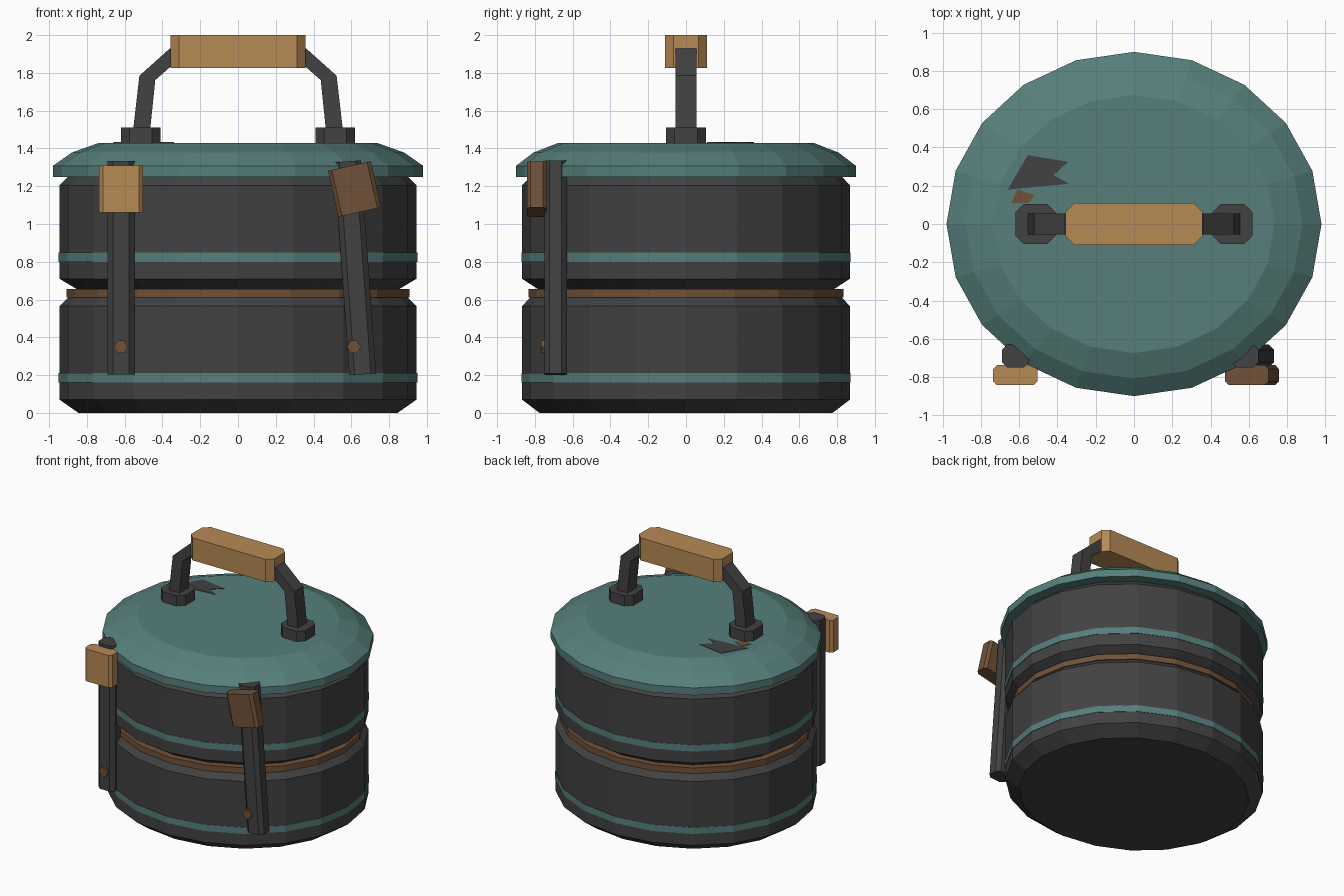
import bpy, bmesh
from math import cos, sin, pi, radians
from mathutils import Matrix, Vector

cube = bpy.data.objects.get("Cube")
if cube:
    bpy.data.objects.remove(cube, do_unlink=True)

SIDES = 20      # facets around the container
OVAL = 0.918    # depth relative to width


def material(name, rgb):
    mat = bpy.data.materials.new(name)
    mat.use_nodes = True
    color = (*rgb, 1)
    mat.diffuse_color = color
    shader = mat.node_tree.nodes["Principled BSDF"]
    shader.inputs["Base Color"].default_value = color
    shader.inputs["Roughness"].default_value = 0.8
    return mat


CHARCOAL = material("charcoal", (0.054, 0.054, 0.054))
TEAL = material("teal", (0.093, 0.212, 0.198))
TAN = material("tan wood", (0.47, 0.255, 0.09))
BROWN = material("dark brown", (0.16, 0.083, 0.04))


def finish(name, bm, mat):
    bmesh.ops.recalc_face_normals(bm, faces=bm.faces)
    mesh = bpy.data.meshes.new(name)
    bm.to_mesh(mesh)
    bm.free()
    mesh.materials.append(mat)
    obj = bpy.data.objects.new(name, mesh)
    bpy.context.collection.objects.link(obj)
    return obj


def lathe(name, profile, mat):
    """Oval turned solid from (radius, height) pairs."""
    bm = bmesh.new()
    angles = [2 * pi * i / SIDES for i in range(SIDES)]
    rings = [[bm.verts.new((r * cos(a), r * OVAL * sin(a), z)) for a in angles]
             for r, z in profile]
    for low, high in zip(rings, rings[1:]):
        for i in range(SIDES):
            j = (i + 1) % SIDES
            bm.faces.new((low[i], low[j], high[j], high[i]))
    bm.faces.new(rings[0])
    bm.faces.new(rings[-1])
    return finish(name, bm, mat)


def prism(name, points, offset, mat):
    """Extrude a polygon of 3D points along an offset."""
    bm = bmesh.new()
    face = bm.faces.new([bm.verts.new(p) for p in points])
    new = bmesh.ops.extrude_face_region(bm, geom=[face])["geom"]
    verts = [v for v in new if isinstance(v, bmesh.types.BMVert)]
    bmesh.ops.translate(bm, verts=verts, vec=Vector(offset))
    return finish(name, bm, mat)


def chamfered_box(name, center, size, chamfer, mat, tilt=0):
    """Box with its four upright corners cut, tilted about the y axis."""
    hx, hy, hz = (s / 2 for s in size)
    c = chamfer
    outline = [(hx, hy - c), (hx - c, hy), (c - hx, hy), (-hx, hy - c),
               (-hx, c - hy), (c - hx, -hy), (hx - c, -hy), (hx, c - hy)]
    obj = prism(name, [(x, y, -hz) for x, y in outline], (0, 0, 2 * hz), mat)
    obj.data.transform(Matrix.Translation(center)
                       @ Matrix.Rotation(radians(tilt), 4, "Y"))
    return obj


# Two stacked tiers with bevelled rims
lathe("lower_tier", [(0.845, 0), (0.945, 0.07), (0.945, 0.565), (0.9, 0.61)], CHARCOAL)
lathe("upper_tier", [(0.845, 0.65), (0.945, 0.71), (0.945, 1.205), (0.9, 1.25)], CHARCOAL)
lathe("seal_ring", [(0.908, 0.61), (0.908, 0.655)], BROWN)
for name, z in (("lower_band", 0.16), ("upper_band", 0.8)):
    lathe(name, [(0.949, z), (0.949, z + 0.05)], TEAL)

# Domed lid
lathe("lid", [(0.98, 1.25), (0.98, 1.308), (0.88, 1.378), (0.735, 1.43)], TEAL)

# Flat inlays on the lid
arrow = [(-0.66, 0.18), (-0.555, 0.36), (-0.345, 0.325), (-0.42, 0.255), (-0.34, 0.21)]
chip = [(-0.64, 0.11), (-0.61, 0.18), (-0.52, 0.15), (-0.55, 0.11)]
for name, shape, mat in (("lid_arrow_inlay", arrow, CHARCOAL),
                         ("lid_chip_inlay", chip, BROWN)):
    prism(name, [(x, y, 1.427) for x, y in shape], (0, 0, 0.006), mat)

# Carrying handle: feet, bent arms and wooden grip
arm = [(0.555, 1.5), (0.522, 1.785), (0.36, 1.93), (0.3, 1.93),
       (0.3, 1.83), (0.36, 1.83), (0.438, 1.762), (0.465, 1.5)]
for side, s in (("left", 1), ("right", -1)):
    chamfered_box(side + "_handle_foot", (s * 0.515, 0, 1.465), (0.21, 0.21, 0.09),
                  0.045, CHARCOAL)
    prism(side + "_handle_arm", [(s * x, -0.055, z) for x, z in arm],
          (0, 0.11, 0), CHARCOAL)
chamfered_box("handle_grip", (0, 0, 1.913), (0.715, 0.22, 0.174), 0.045, TAN)

# Front clasps: strap, pull block and rivet; the left one hangs askew
clasps = (("right", -0.62, 0, -0.62, 0, -0.62, TAN),
          ("left", 0.62, -4.1, 0.617, -12.5, 0.614, BROWN))
for side, x, tilt, block_x, block_tilt, rivet_x, wood in clasps:
    chamfered_box(side + "_clasp_strap", (x, -0.69, 0.768), (0.142, 0.12, 1.13),
                  0.028, CHARCOAL, tilt)
    chamfered_box(side + "_clasp_block", (block_x, -0.79, 1.185), (0.232, 0.105, 0.25),
                  0.02, wood, block_tilt)
    hexagon = [(rivet_x + 0.037 * cos(k * pi / 3), -0.73, 0.35 + 0.037 * sin(k * pi / 3))
               for k in range(6)]
    prism(side + "_clasp_rivet", hexagon, (0, -0.038, 0), BROWN)
